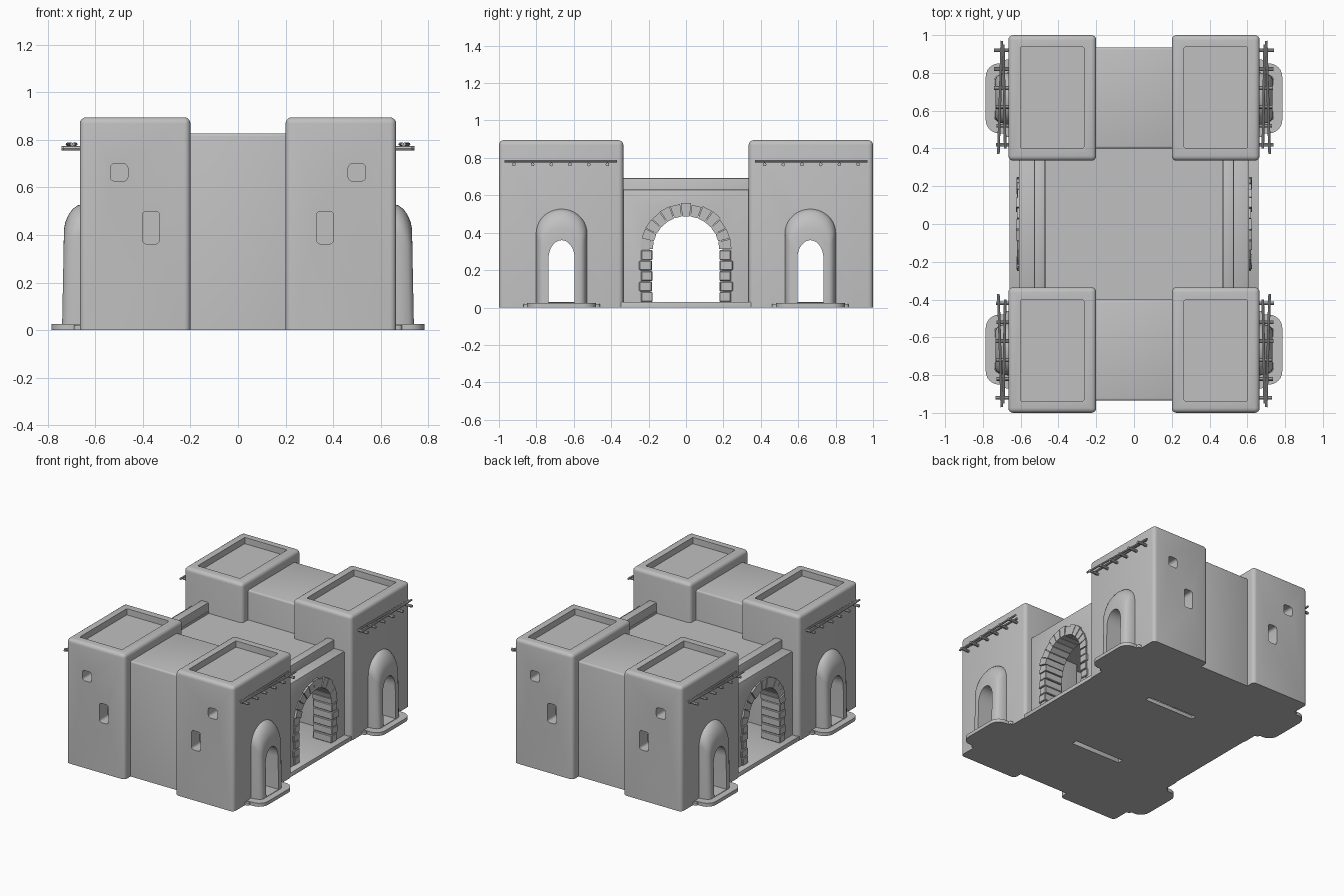
import bpy, bmesh, math, random
from mathutils import Vector

random.seed(4)
if "Cube" in bpy.data.objects:
    bpy.data.objects.remove(bpy.data.objects["Cube"])

stone = bpy.data.materials.new("plain_grey")
stone.use_nodes = True
GREY = (0.527, 0.527, 0.527, 1)
stone.diffuse_color = GREY
stone.node_tree.nodes["Principled BSDF"].inputs["Base Color"].default_value = GREY


def finish(name, bm):
    bmesh.ops.recalc_face_normals(bm, faces=bm.faces)
    mesh = bpy.data.meshes.new(name)
    bm.to_mesh(mesh)
    bm.free()
    mesh.materials.append(stone)
    obj = bpy.data.objects.new(name, mesh)
    bpy.context.collection.objects.link(obj)
    return obj


def box(name, xs, ys, zs, bevel=0, segments=3, skip_bottom=True, upright_only=False):
    """Box between limits, with rounded edges."""
    bm = bmesh.new()
    bmesh.ops.create_cube(bm, size=1)
    for v in bm.verts:
        v.co = [(lim[0] + lim[1]) / 2 + c * abs(lim[1] - lim[0])
                for lim, c in zip((xs, ys, zs), v.co)]
    if bevel:
        low = min(zs) + 1e-4
        edges = []
        for e in bm.edges:
            a, b = e.verts
            upright = abs(a.co.z - b.co.z) > 1e-4
            at_bottom = a.co.z < low and b.co.z < low
            if upright or not (upright_only or (skip_bottom and at_bottom)):
                edges.append(e)
        bmesh.ops.bevel(bm, geom=edges, offset=bevel, segments=segments,
                        profile=0.5, affect='EDGES')
    return finish(name, bm)


def loft(name, rings):
    """Closed solid through matching rings of points."""
    bm = bmesh.new()
    rows = [[bm.verts.new(p) for p in ring] for ring in rings]
    n = len(rows[0])
    for r0, r1 in zip(rows, rows[1:]):
        for i in range(n):
            j = (i + 1) % n
            bm.faces.new((r0[i], r0[j], r1[j], r1[i]))
    bm.faces.new(rows[0])
    bm.faces.new(rows[-1])
    return finish(name, bm)


def arch(half, spring, top, bottom, centre=0, n=20):
    """Outline in y and z of a round-headed opening."""
    pts = [(centre + half, bottom)]
    for i in range(n + 1):
        a = math.pi * i / n
        pts.append((centre + half * math.cos(a), spring + (top - spring) * math.sin(a)))
    return pts + [(centre - half, bottom)]


def prism(name, outline, x0, x1):
    return loft(name, [[(x, y, z) for y, z in outline] for x in (x0, x1)])


def rod(name, a, b, radius):
    a, b = Vector(a), Vector(b)
    bm = bmesh.new()
    bmesh.ops.create_cone(bm, cap_ends=True, segments=8, radius1=radius,
                          radius2=radius, depth=(b - a).length)
    obj = finish(name, bm)
    obj.rotation_mode = 'QUATERNION'
    obj.rotation_quaternion = (b - a).to_track_quat('Z', 'Y')
    obj.location = (a + b) / 2
    return obj


def cut(target, cutters):
    bpy.context.view_layer.objects.active = target
    for c in cutters:
        mod = target.modifiers.new("cut", 'BOOLEAN')
        mod.operation = 'DIFFERENCE'
        mod.solver = 'EXACT'
        mod.object = c
        bpy.ops.object.modifier_apply(modifier=mod.name)


def span(s, a, b):
    return (min(s * a, s * b), max(s * a, s * b))


helpers = []
for sy, end in ((-1, "front"), (1, "rear")):
    # Hollow room and the doorway running through each wing
    room = box("room_cutter", (-0.59, 0.59), span(sy, 0.43, 0.90), (0.03, 0.76))
    door = prism("door_cutter", arch(0.07, 0.26, 0.36, 0.028, sy * 0.665), -0.9, 0.9)
    helpers += [room, door]

    # Lower block joining the two towers
    link = box(end + "_link", (-0.22, 0.22), span(sy, 0.40, 0.935), (0, 0.828), 0.012)
    cut(link, [room])

    for sx, side in ((-1, "right"), (1, "left")):
        tag = end + "_" + side
        # Corner tower with sunken roof and two windows
        tower = box(tag + "_tower", span(sx, 0.2, 0.665), span(sy, 0.335, 1.0),
                    (0, 0.895), 0.026, 4)
        roof = box("roof_cutter", span(sx, 0.265, 0.602), span(sy, 0.402, 0.937),
                   (0.85, 1.0), 0.008, 2)
        upper = box("window_cutter", span(sx, 0.463, 0.537), span(sy, 0.85, 1.1),
                    (0.627, 0.70), 0.018, 3, False)
        lower = box("window_cutter", span(sx, 0.33, 0.402), span(sy, 0.85, 1.1),
                    (0.362, 0.50), 0.018, 3, False)
        cut(tower, [room, roof, upper, lower, door])
        helpers += [roof, upper, lower]

        # Rounded porch leaning against the tower
        rings = []
        for x, half, top in ((0.62, 0.137, 0.53), (0.672, 0.136, 0.526), (0.695, 0.132, 0.51),
                             (0.713, 0.125, 0.485), (0.726, 0.114, 0.455), (0.732, 0.10, 0.425)):
            ring = arch(half, top - half * 0.95, top, 0, sy * 0.665)
            rings.append([(sx * (x + (0.02 * max(0, 0.4 - z) if x > 0.7 else 0)), y, z)
                          for y, z in ring])
        porch = loft(tag + "_porch", rings)
        cut(porch, [door])

        # Threshold slab
        mid = sy * 0.665
        box(tag + "_threshold", span(sx, 0.5, 0.785), (mid - 0.185, mid + 0.185),
            (0, 0.025), 0.07, 6, upright_only=True)
        box(tag + "_threshold_flare", span(sx, 0.5, 0.69), (mid - 0.205, mid + 0.205),
            (0, 0.02), 0.015, 3, upright_only=True)

        # Wooden rail carried on pegs
        for i in range(6):
            y = sy * (0.42 + 0.1 * i)
            rod(tag + "_peg", (sx * 0.63, y, 0.765),
                (sx * (0.735 + random.uniform(-0.008, 0.008)), y, 0.765), 0.01)
        rod(tag + "_inner_pole", (sx * 0.682, sy * 0.40, 0.782),
            (sx * 0.692, sy * 0.95, 0.782), 0.007)
        rod(tag + "_outer_pole", (sx * 0.718, sy * 0.37, 0.782),
            (sx * 0.700, sy * 0.97, 0.782), 0.007)

# Central hall floor and roof
box("hall_floor", (-0.66, 0.66), (-0.36, 0.36), (0, 0.03), 0.005, 2)
box("hall_roof", (-0.50, 0.50), (-0.41, 0.41), (0.57, 0.615))

gate = prism("gate_cutter", arch(0.195, 0.31, 0.505, -0.1), -0.9, 0.9)
helpers.append(gate)
for sx, side in ((-1, "right"), (1, "left")):
    # Gate wall and the parapet set back on it
    wall = box(side + "_gate_wall", span(sx, 0.465, 0.61), (-0.35, 0.35), (0.02, 0.63), 0.006, 2)
    cut(wall, [gate])
    box(side + "_parapet", span(sx, 0.47, 0.53), (-0.35, 0.35), (0.58, 0.692), 0.008, 2)

    # Wedge stones around the arch
    count = 13
    for i in range(count):
        outer = 0.245 + random.uniform(-0.004, 0.006)
        a0 = math.pi * (i + 0.04) / count
        a1 = math.pi * (i + 0.96) / count
        wedge = [(r * math.cos(a), 0.31 + r * math.sin(a))
                 for r, a in ((0.178, a0), (outer, a0), (outer, a1), (0.178, a1))]
        prism(side + "_arch_stone", wedge, sx * 0.47, sx * random.uniform(0.617, 0.625))

    # Stacked stones on both jambs
    for sy in (-1, 1):
        z = 0.03
        for i in range(5):
            outer = 0.25 if i % 2 else 0.24
            inner = 0.178 + random.uniform(0, 0.006)
            box(side + "_jamb_stone", span(sx, 0.47, random.uniform(0.617, 0.625)),
                span(sy, inner, outer), (z, z + 0.053), 0.004, 1, False)
            z += 0.056

for h in helpers:
    bpy.data.objects.remove(h)

# Smooth rounded edges, keep corners crisp
bpy.ops.object.select_all(action='DESELECT')
for obj in bpy.context.collection.objects:
    if obj.type == 'MESH':
        obj.select_set(True)
        bpy.context.view_layer.objects.active = obj
bpy.ops.object.shade_smooth_by_angle(angle=math.radians(35))
